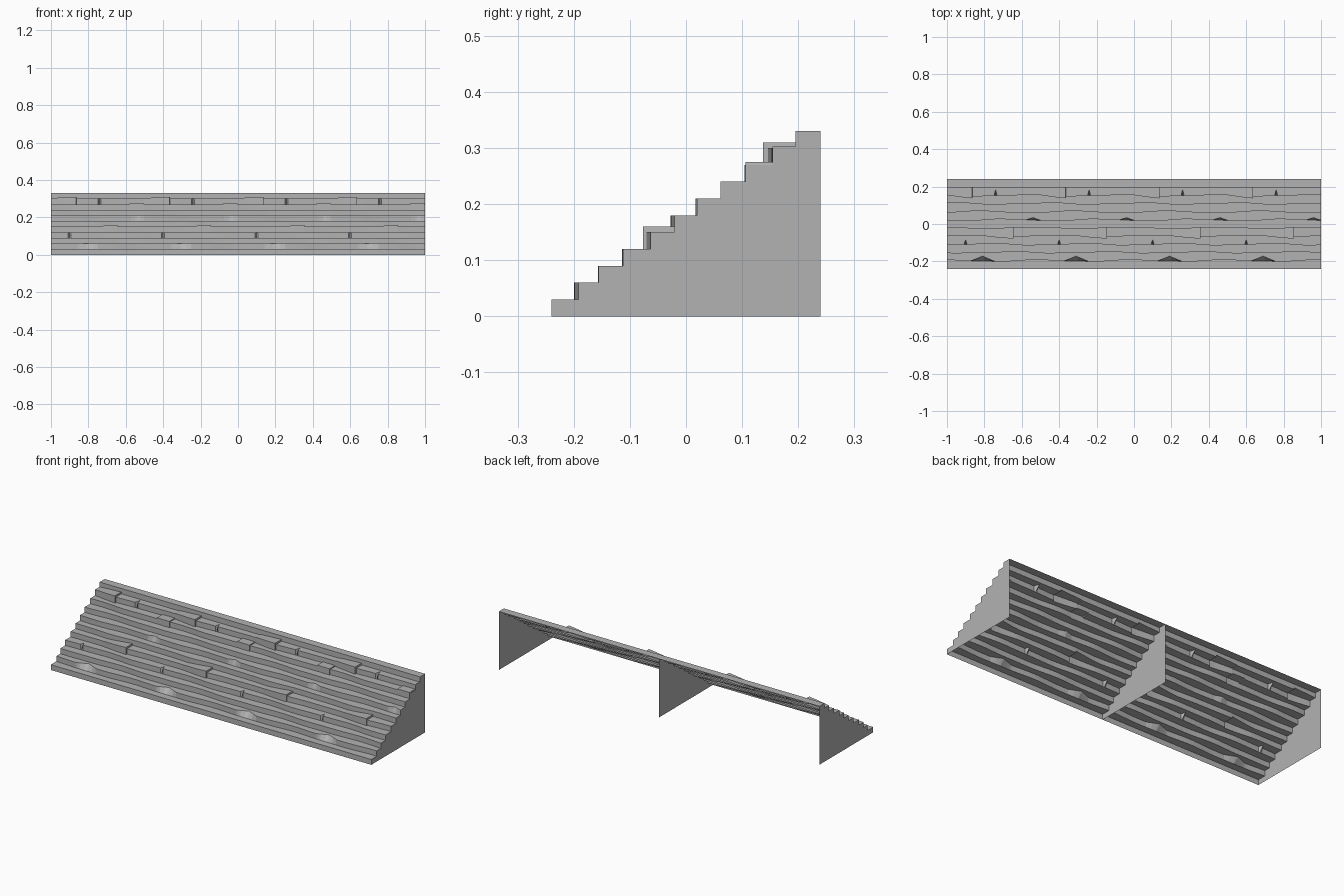
import bpy
import bmesh
from math import sin, pi

cube = bpy.data.objects.get("Cube")
if cube:
    bpy.data.objects.remove(cube, do_unlink=True)

STEPS = 11
RISE = 0.03
RUN = 0.0435
PERIOD = 0.5
FRONT, BACK = -0.24, 0.24

# Stone colour
stone = bpy.data.materials.new("grey stone")
stone.use_nodes = True
colour = (0.45, 0.45, 0.45, 1)
stone.diffuse_color = colour
stone.node_tree.nodes["Principled BSDF"].inputs["Base Color"].default_value = colour

# Chips in a riser: step -> (position in the period, half width, depth)
CHIPS = {1: (0.19, 0.065, 0.027), 3: (0.1, 0.008, 0.025),
         6: (0.46, 0.04, 0.014), 9: (0.26, 0.008, 0.033)}
# Raised slabs: step -> (start, end, lift at start, lift at end, forward shift)
SLABS = {4: (0.2, 0.355, 0, 0.01, 0.006), 8: (0.42, 0.497, 0.005, 0.005, 0.005),
         9: (0, 0.135, 0.003, 0.01, 0.009)}


def wave(k, u):
    """Uneven worn edge of a step, repeating along the flight."""
    if k in (0, STEPS - 1):
        return 0
    a = 2 * pi * u / PERIOD
    return 0.004 * sin(a + 1.7 * k) + 0.0015 * sin(2 * a + 2.3 * k)


def step_points(k, u):
    """Foot of the riser, its top edge and the lift of the tread."""
    foot = top = FRONT + RUN * k + wave(k, u)
    lift = 0
    if k in SLABS:
        start, end, low, high, shift = SLABS[k]
        if start <= u <= end:
            t = (u - start) / (end - start)
            lift = low + (high - low) * t
            foot -= shift * t
            top -= shift * t
    if k in CHIPS:
        centre, half, depth = CHIPS[k]
        top += depth * max(0, 1 - abs(u - centre) / half)
    return foot, top, lift


def profile(u):
    """Side outline of the flight, from the front foot to the back edge."""
    points, z = [], 0
    for k in range(STEPS):
        foot, top, lift = step_points(k, u)
        points.append((foot, z))
        z = RISE * (k + 1) + lift
        points.append((top, z))
    return points + [(BACK, z)]


def make_object(name, bm):
    mesh = bpy.data.meshes.new(name)
    bm.to_mesh(mesh)
    bm.free()
    mesh.materials.append(stone)
    obj = bpy.data.objects.new(name, mesh)
    bpy.context.collection.objects.link(obj)
    return obj


# Columns: even spacing plus exact corners of the chips and slabs
columns = {round(i * PERIOD / 20, 4) for i in range(20)}
for centre, half, depth in CHIPS.values():
    columns |= {centre - half, centre, min(centre + half, 0.499)}
for start, end, *rest in SLABS.values():
    columns |= {start, end, end + 0.001}
    if start:
        columns.add(start - 0.001)
columns = sorted(columns)
stations = [(-1 + n * PERIOD + u, u) for n in range(4) for u in columns] + [(1, 0)]

# Stepped sheet: treads and risers
bm = bmesh.new()
previous = None
for x, u in stations:
    row = [bm.verts.new((x, y, z)) for y, z in profile(u)]
    if previous:
        for i in range(len(row) - 1):
            bm.faces.new((previous[i], row[i], row[i + 1], previous[i + 1]))
    previous = row
make_object("steps", bm)

# Upright support walls at both ends and in the middle
for name, x in (("right_wall", -1), ("middle_wall", 0), ("left_wall", 1)):
    bm = bmesh.new()
    outline = profile(0) + [(BACK, 0)]
    face = bm.faces.new([bm.verts.new((x, y, z)) for y, z in outline])
    face.normal_update()
    if face.normal.x * (x or 1) < 0:
        face.normal_flip()
    make_object(name, bm)
